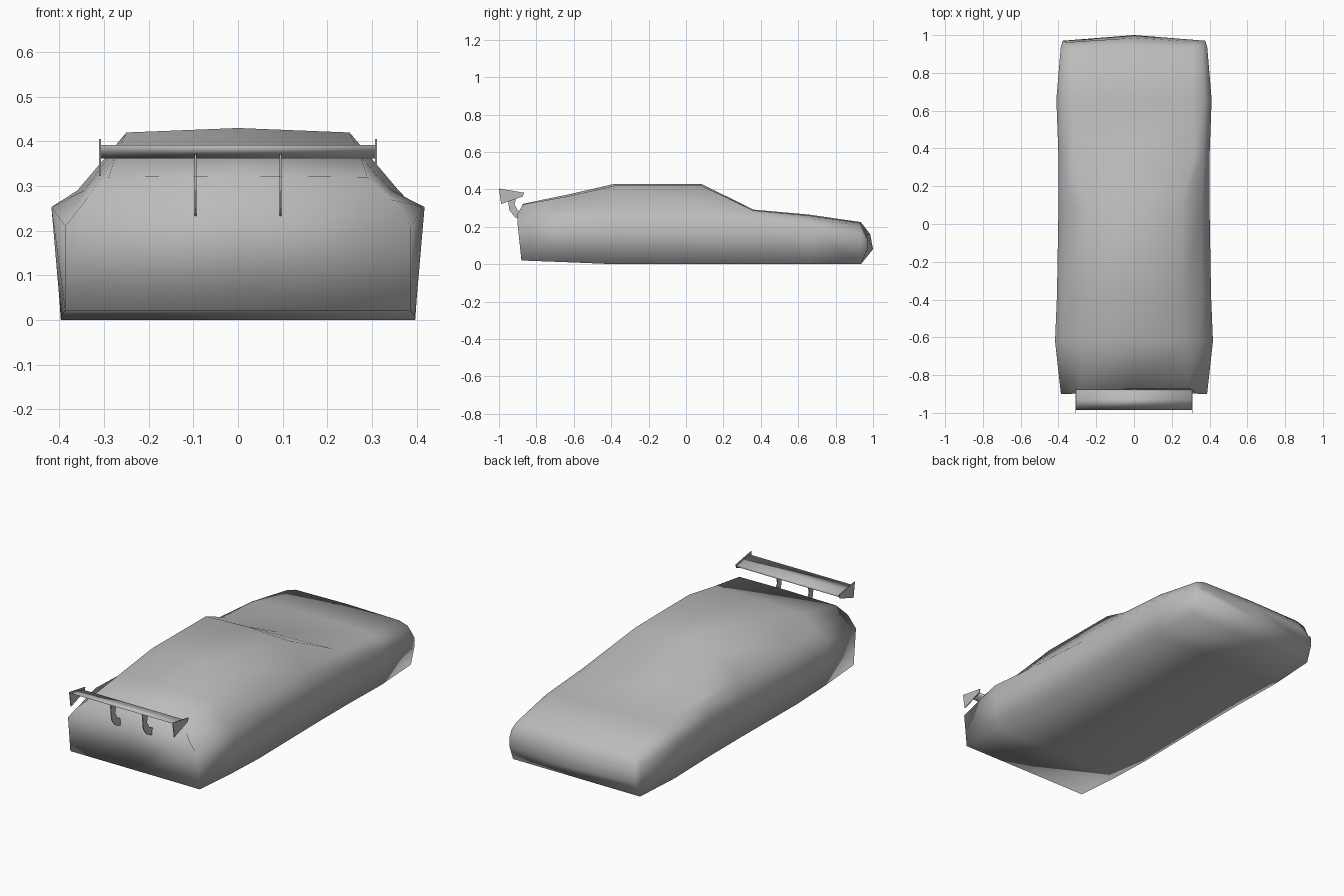
import bpy, bmesh

cube = bpy.data.objects.get("Cube")
if cube:
    bpy.data.objects.remove(cube, do_unlink=True)

grey = bpy.data.materials.new("plain grey")
grey.use_nodes = True
grey.diffuse_color = (0.5, 0.5, 0.5, 1)
grey.node_tree.nodes["Principled BSDF"].inputs["Base Color"].default_value = (0.5, 0.5, 0.5, 1)


def finish(name, bm, smooth=True):
    bmesh.ops.recalc_face_normals(bm, faces=bm.faces)
    for f in bm.faces:
        f.smooth = smooth
    mesh = bpy.data.meshes.new(name)
    bm.to_mesh(mesh)
    bm.free()
    mesh.materials.append(grey)
    ob = bpy.data.objects.new(name, mesh)
    bpy.context.collection.objects.link(ob)
    return ob


def plate(name, outline, x, thickness, smooth=False):
    """Extrude a side outline of (y, z) points along x, centred on x."""
    bm = bmesh.new()
    rings = [[bm.verts.new((x + s * thickness / 2, y, z)) for y, z in outline] for s in (-1, 1)]
    n = len(outline)
    for r in rings:
        bm.faces.new(r)
    for i in range(n):
        j = (i + 1) % n
        bm.faces.new((rings[0][i], rings[0][j], rings[1][j], rings[1][i]))
    return finish(name, bm, smooth)


# Body stations from tail to nose: y, then half section (x, z)
# as top centre, roof edge, shoulder, belt, sill and floor centre
stations = [
    (-0.88, (0, .323), (.29, .32), (.34, .27), (.387, .21), (.387, .02), (0, .02)),
    (-0.62, (0, .375), (.275, .365), (.345, .29), (.418, .253), (.397, .01), (0, .01)),
    (-0.38, (0, .43), (.25, .42), (.36, .29), (.408, .24), (.395, 0), (0, 0)),
    (0.08, (0, .43), (.247, .42), (.36, .29), (.40, .22), (.39, 0), (0, 0)),
    (0.36, (0, .292), (.32, .288), (.365, .275), (.40, .22), (.39, 0), (0, 0)),
    (0.66, (0, .265), (.31, .26), (.375, .245), (.411, .2), (.397, 0), (0, 0)),
    (0.935, (0, .225), (.31, .22), (.36, .205), (.388, .16), (.38, 0), (0, 0)),
    (0.99, (0, .16), (.30, .158), (.35, .15), (.378, .13), (.376, .08), (0, .08)),
]

bm = bmesh.new()
rings = []
for k, (y, *half) in enumerate(stations):
    loop = half + [(-x, z) for x, z in half[-2:0:-1]]
    ring = []
    for x, z in loop:
        yy = y
        if k == 0:                      # tail panel leans around the belt
            yy = -0.9 if .1 < z < .3 else (-0.87 if z > .3 else -0.88)
        elif k == len(stations) - 1:    # nose bows forward in the middle
            yy = 1.0 - 0.03 * (x / .378) ** 2 - (0.015 if z > .14 else 0)
        ring.append(bm.verts.new((x, yy, z)))
    rings.append(ring)
n = len(rings[0])
for a, b in zip(rings, rings[1:]):
    for i in range(n):
        j = (i + 1) % n
        bm.faces.new((a[i], a[j], b[j], b[i]))
for r in (rings[0], rings[-1]):         # end panels split on the centre line
    bm.faces.new(r[:n // 2 + 1])
    bm.faces.new(r[n // 2:] + r[:1])
finish("body", bm)

# Rear wing blade with a thick leading edge
blade = [(-.985, .392), (-.93, .386), (-.885, .375), (-.875, .367), (-.9, .362), (-.94, .367)]
plate("wing_blade", blade, 0, .62, True)

# Wing end plates and curved struts
end = [(-1.0, .405), (-.865, .382), (-.873, .362), (-.988, .322)]
strut = [(-.955, .372), (-.905, .368), (-.917, .32), (-.9, .288), (-.87, .272),
         (-.87, .232), (-.915, .252), (-.945, .29)]
for side, s in (("left", 1), ("right", -1)):
    plate("wing_end_plate_" + side, end, s * .309, .004)
    plate("wing_strut_" + side, strut, s * .095, .005)
